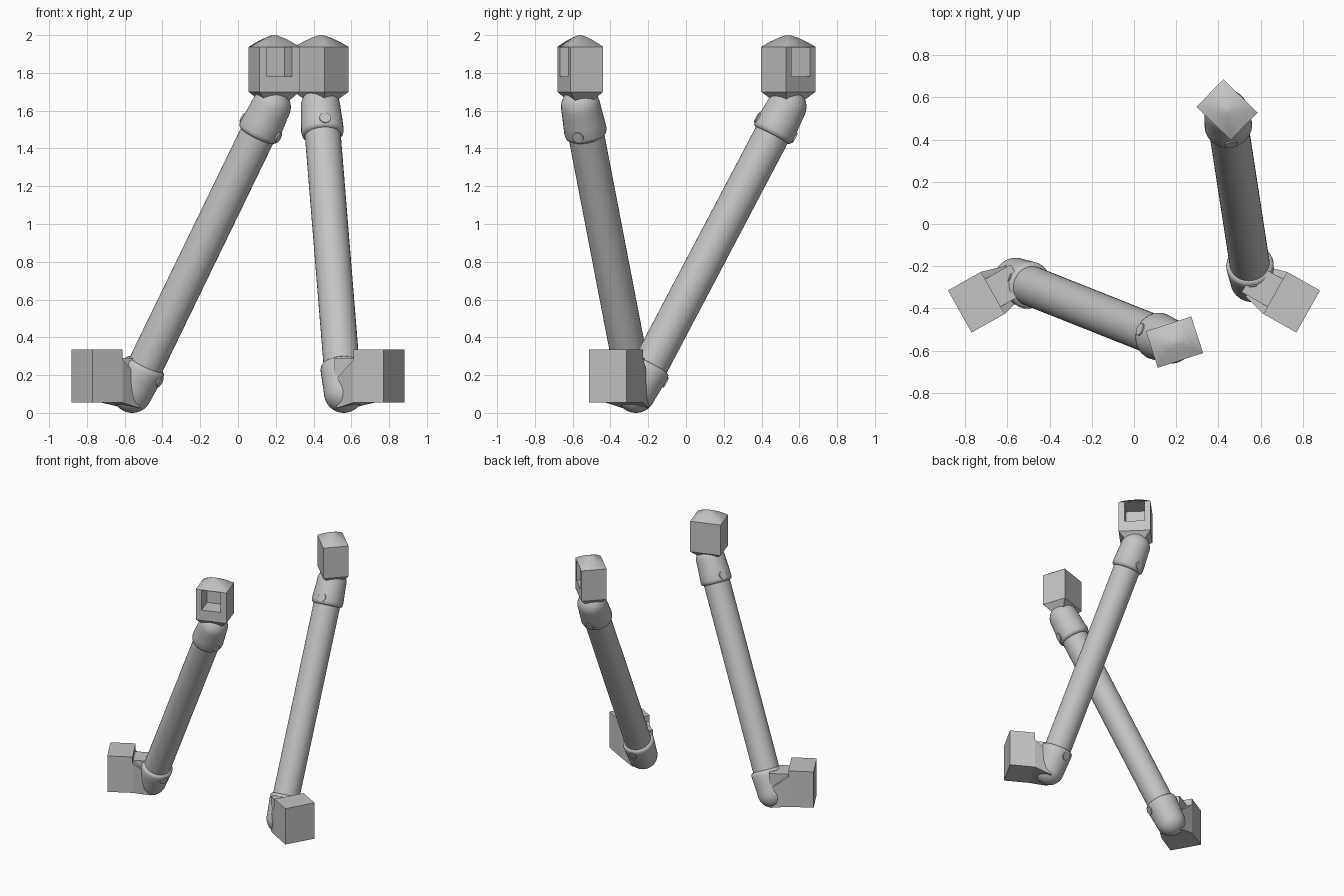
import bpy, bmesh, math
from mathutils import Vector, Matrix

cube = bpy.data.objects.get("Cube")
if cube:
    bpy.data.objects.remove(cube, do_unlink=True)

grey = bpy.data.materials.new("plain_grey")
grey.use_nodes = True
GREY = (0.55, 0.55, 0.55, 1)
grey.diffuse_color = GREY
grey.node_tree.nodes["Principled BSDF"].inputs["Base Color"].default_value = GREY
UP = Vector((0, 0, 1))


def finish(name, bm, matrix, smooth=None):
    bmesh.ops.recalc_face_normals(bm, faces=bm.faces)
    mesh = bpy.data.meshes.new(name)
    bm.to_mesh(mesh)
    bm.free()
    mesh.materials.append(grey)
    ob = bpy.data.objects.new(name, mesh)
    bpy.context.collection.objects.link(ob)
    ob.matrix_world = matrix
    if smooth:
        bpy.ops.object.select_all(action='DESELECT')
        bpy.context.view_layer.objects.active = ob
        ob.select_set(True)
        bpy.ops.object.shade_smooth_by_angle(angle=math.radians(smooth))
    return ob


def frame(origin, y, z):
    """Matrix with the given local y and z directions."""
    z = z.normalized()
    x = y.cross(z).normalized()
    y = z.cross(x)
    m = Matrix((x, y, z)).transposed().to_4x4()
    m.translation = origin
    return m


def loft(bm, rings, close=True):
    """Bridge rings of points; the first and last are capped when closed."""
    loops = [[bm.verts.new(p) for p in ring] for ring in rings]
    for a, b in zip(loops, loops[1:]):
        n = len(a)
        for i in range(n):
            j = (i + 1) % n
            bm.faces.new((a[i], a[j], b[j], b[i]))
    if close:
        bm.faces.new(loops[0])
        bm.faces.new(loops[-1])
    return loops


def rect(t, half, low, high):
    return [(-half, low, t), (half, low, t), (half, high, t), (-half, high, t)]


def circle(t, r, n=32):
    return [(r * math.cos(math.tau * i / n), r * math.sin(math.tau * i / n), t)
            for i in range(n)]


def cut_window(bm, direction, axis, low, high, half, depth):
    """Inset the face pointing in a direction to a window and push it in."""
    bm.normal_update()
    face = max(bm.faces, key=lambda f: f.normal.dot(direction))
    bmesh.ops.inset_individual(bm, faces=[face], thickness=0.01)
    mid = face.calc_center_median()
    for v in face.verts:
        v.co[axis] = high if v.co[axis] > mid[axis] else low
        v.co.x = half if v.co.x > 0 else -half
    hole = bmesh.ops.extrude_discrete_faces(bm, faces=[face])["faces"][0]
    for v in hole.verts:
        v.co -= direction * depth


def upper_housing(side, centre, normal):
    m = frame(Vector((*centre, 0)), Vector((*normal, 0)), UP)
    w, d = 0.113, 0.091
    bm = bmesh.new()
    loft(bm, [rect(1.65, w - 0.05, 0.045 - d, d - 0.045), rect(1.70, w, -d, d),
              rect(1.938, w, -d, d)])
    cut_window(bm, Vector((0, 1, 0)), 2, 1.78, 1.934, 0.07, 0.135)
    finish(side + "_upper_housing", bm, m)
    # softly pointed cap
    bm = bmesh.new()
    steps = [(1.938, 1), (1.967, 0.64), (1.988, 0.32), (1.997, 0.13)]
    loops = loft(bm, [rect(z, w * s, -d * s, d * s) for z, s in steps], False)
    tip = bm.verts.new((0, 0, 2))
    for i in range(4):
        bm.faces.new((loops[-1][i], loops[-1][(i + 1) % 4], tip))
    finish(side + "_upper_cap", bm, m, 70)


def lower_housing(side, elbow, outward):
    m = frame(Vector((elbow.x, elbow.y, 0)), UP, outward)
    bm = bmesh.new()
    loft(bm, [rect(0.125, 0.1145, 0.055, 0.335), rect(0.305, 0.1145, 0.055, 0.335)])
    cut_window(bm, UP, 1, 0.13, 0.29, 0.075, 0.14)
    finish(side + "_lower_housing", bm, m)
    bm = bmesh.new()
    loft(bm, [rect(0, 0.08, 0.025, 0.18), rect(0.126, 0.1145, 0.055, 0.285)])
    finish(side + "_lower_neck", bm, m)


def joint(name, elbow, along):
    """Rounded elbow and collar lathed along the tube, with bolts through it."""
    lean_up = (UP - along * UP.dot(along)).normalized()
    m = frame(elbow, lean_up, along)
    r = 0.105
    arc = [math.radians(a) for a in range(-86, 1, 10)]
    profile = [(r * math.sin(a), r * math.cos(a)) for a in arc]
    profile += [(0.03, 0.106), (0.09, 0.11), (0.145, 0.113), (0.163, 0.109), (0.172, 0.094)]
    bm = bmesh.new()
    loft(bm, [circle(t, rad) for t, rad in profile])
    finish(name + "_joint", bm, m, 50)
    bm = bmesh.new()
    bmesh.ops.create_cone(bm, cap_ends=True, segments=20, radius1=0.03,
                          radius2=0.03, depth=0.232)
    spot = elbow + along * 0.125
    finish(name + "_bolt", bm, frame(spot, along, lean_up), 40)


def leg(side, low, high, top_centre, window_normal, outward):
    low, high = Vector(low), Vector(high)
    along = (high - low).normalized()
    bm = bmesh.new()
    loft(bm, [circle(0, 0.095), circle((high - low).length, 0.095)])
    finish(side + "_tube", bm, frame(low, UP, along), 40)
    joint(side + "_lower", low, along)
    joint(side + "_upper", high, -along)
    upper_housing(side, top_centre, window_normal)
    lower_housing(side, low, Vector((*outward, 0)))


leg("right", (-0.56, -0.265, 0.105), (0.175, -0.557, 1.62),
    (0.192, -0.56), (0.31, -0.95), (-0.87, -0.49))
leg("left", (0.56, -0.265, 0.105), (0.437, 0.533, 1.62),
    (0.441, 0.542), (0.70, 0.72), (0.87, -0.49))
